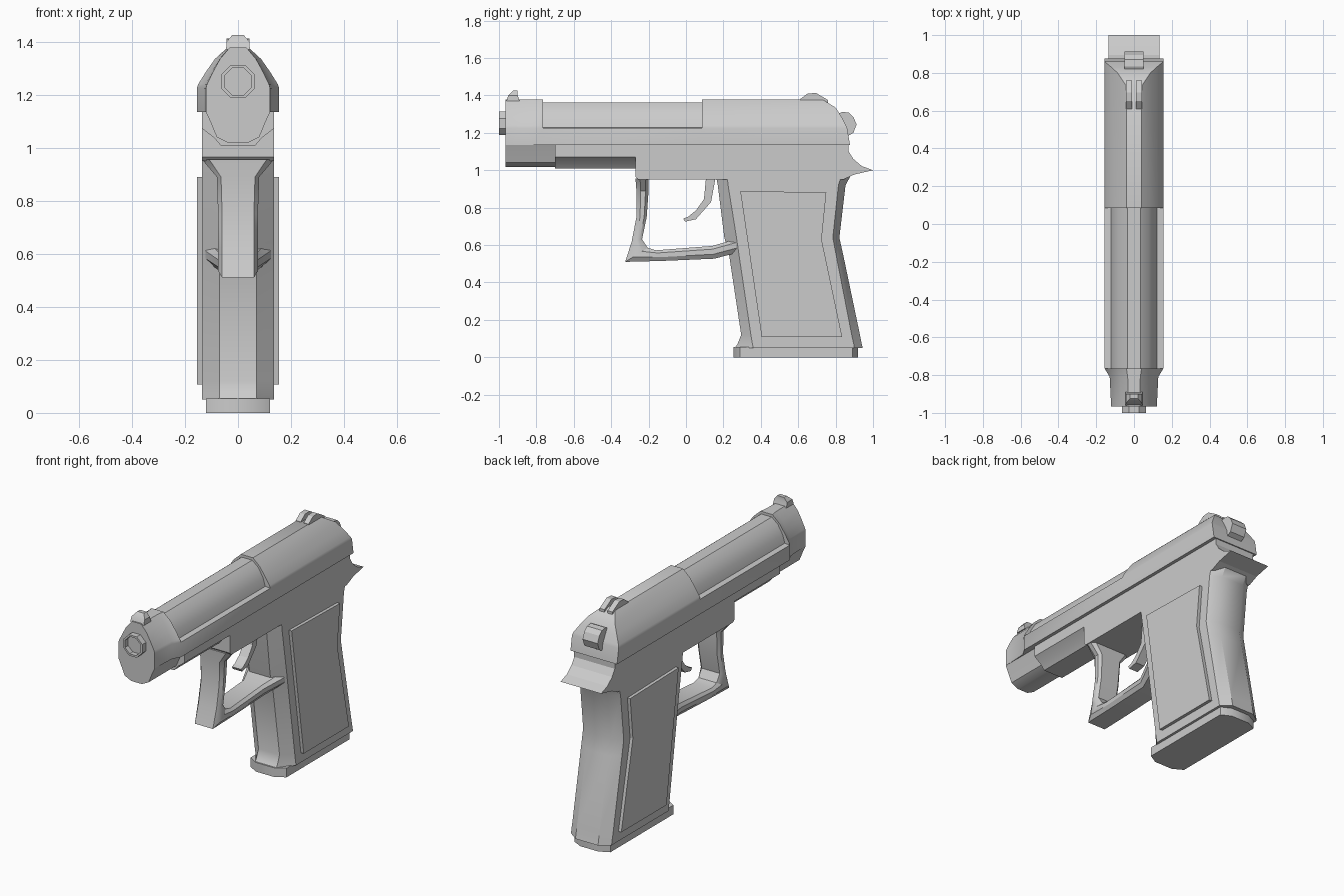
import bpy, bmesh, math


def finish(name, bm, smooth=True):
    bmesh.ops.remove_doubles(bm, verts=bm.verts, dist=0.0005)
    bmesh.ops.recalc_face_normals(bm, faces=bm.faces)
    me = bpy.data.meshes.new(name)
    bm.to_mesh(me)
    bm.free()
    ob = bpy.data.objects.new(name, me)
    bpy.context.collection.objects.link(ob)
    if smooth:
        bpy.ops.object.select_all(action='DESELECT')
        ob.select_set(True)
        bpy.context.view_layer.objects.active = ob
        bpy.ops.object.shade_smooth_by_angle(angle=math.radians(32))
    return ob


def loft(name, halves):
    """Skin half-sections of (x, y, z), mirrored across x = 0."""
    bm = bmesh.new()
    rings = [[bm.verts.new(p) for p in h] +
             [bm.verts.new((-x, y, z)) for x, y, z in reversed(h)] for h in halves]
    n = len(rings[0])
    for a, b in zip(rings, rings[1:]):
        for i in range(n):
            j = (i + 1) % n
            bm.faces.new((a[i], a[j], b[j], b[i]))
    for r in (rings[0], rings[-1]):
        for i in range(n // 2 - 1):
            bm.faces.new((r[i], r[i + 1], r[n - 2 - i], r[n - 1 - i]))
    return finish(name, bm)


def prism(name, profile, x0, x1):
    """Extrude a (y, z) side profile from x0 to x1."""
    bm = bmesh.new()
    a = [bm.verts.new((x0, y, z)) for y, z in profile]
    b = [bm.verts.new((x1, y, z)) for y, z in profile]
    bm.faces.new(a)
    bm.faces.new(b)
    for i in range(len(a)):
        j = (i + 1) % len(a)
        bm.faces.new((a[i], a[j], b[j], b[i]))
    return finish(name, bm, False)


def at(section, y, sx=1.0):
    return [(x * sx, y, z) for x, z in section]


# Slide: tapered nose, inset middle, full rear with a sloping back
full = [(0.155, 1.135), (0.155, 1.225), (0.15, 1.24), (0.122, 1.285), (0.087, 1.335), (0.04, 1.378)]
inset = [(0.155, 1.135), (0.155, 1.225), (0.122, 1.228), (0.108, 1.275), (0.075, 1.33), (0.035, 1.362)]
back_y = [0.877, 0.862, 0.855, 0.832, 0.80, 0.73]
loft("slide", [at(full, -0.965, 0.78), at(full, -0.81, 0.83), at(full, -0.765),
               at(inset, -0.765), at(inset, 0.085), at(full, 0.085),
               [(x, y, z) for (x, z), y in zip(full, back_y)]])

# Rounded nose below the slide and the dust cover behind it
nose = [(0.121, 1.135), (0.105, 1.10), (0.08, 1.04), (0.035, 1.018)]
loft("frame_nose", [at(nose, -0.965), at(nose, -0.69)])
cover = [(0.135, 1.14), (0.135, 1.072), (0.09, 1.038), (0.065, 1.008)]
loft("dust_cover", [at(cover, -0.70), at(cover, -0.26)])

# Frame body with the rear tang
prism("frame", [(-0.27, 1.14), (-0.27, 0.965), (-0.255, 0.95), (0.84, 0.95), (0.90, 0.977),
                (1.0, 1.0), (0.94, 1.022), (0.895, 1.06), (0.87, 1.10), (0.87, 1.14)],
      -0.135, 0.135)

# Grip: horizontal sections z, front, side front, side rear, back
grip = [(0.05, 0.26, 0.36, 0.90, 0.945), (0.07, 0.275, 0.355, 0.897, 0.94),
        (0.12, 0.295, 0.347, 0.886, 0.93), (0.55, 0.23, 0.283, 0.802, 0.84),
        (0.64, 0.205, 0.27, 0.785, 0.82), (0.92, 0.17, 0.225, 0.815, 0.853),
        (0.97, 0.16, 0.22, 0.83, 0.88)]
loft("grip", [[(0.07, f, z), (0.135, sf, z), (0.135, sr, z), (0.075, b, z)]
              for z, f, sf, sr, b in grip])
loft("base_plate", [[(0.06, 0.255, z), (0.12, 0.29, z), (0.12, 0.89, z), (0.06, 0.92, z)]
                    for z in (0, 0.055)])
panel = [(0.29, 0.89), (0.75, 0.88), (0.725, 0.63), (0.835, 0.108), (0.405, 0.108)]
for side, s in (("right", 1), ("left", -1)):
    prism("grip_panel_" + side, panel, s * 0.12, s * 0.154)

# Trigger guard: outer y z, inner y z, half width
guard = [(-0.27, 0.955, -0.20, 0.955, 0.135), (-0.265, 0.89, -0.20, 0.89, 0.08),
         (-0.265, 0.75, -0.21, 0.75, 0.075), (-0.29, 0.62, -0.235, 0.63, 0.075),
         (-0.325, 0.51, -0.205, 0.585, 0.075), (-0.13, 0.515, -0.16, 0.572, 0.075),
         (0.15, 0.527, 0.14, 0.595, 0.075), (0.30, 0.565, 0.285, 0.637, 0.134)]
loft("trigger_guard", [[(w * k, oy + (iy - oy) * t, oz + (iz - oz) * t)
                        for t, k in ((0, 0.8), (0.35, 1), (0.75, 1), (1, 0.8))]
                       for oy, oz, iy, iz, w in guard])
prism("trigger", [(0.107, 0.96), (0.096, 0.845), (0.053, 0.785), (0.01, 0.75), (-0.015, 0.742),
                  (-0.005, 0.725), (0.053, 0.738), (0.134, 0.83), (0.158, 0.96)], -0.03, 0.03)

# Hammer and sights
prism("hammer", [(0.79, 1.29), (0.835, 1.312), (0.87, 1.308), (0.895, 1.285), (0.912, 1.245),
                 (0.895, 1.20), (0.86, 1.18), (0.80, 1.18)], -0.05, 0.05)
loft("front_sight", [[(0.045, -0.96, 1.37), (0.045, -0.89, 1.37)],
                     [(0.043, -0.95, 1.40), (0.043, -0.90, 1.40)],
                     [(0.022, -0.925, 1.425), (0.022, -0.90, 1.425)]])
notch = [(0.61, 1.36), (0.61, 1.38), (0.65, 1.41), (0.695, 1.413), (0.76, 1.375), (0.76, 1.33)]
for side, s in (("right", 1), ("left", -1)):
    prism("rear_sight_" + side, notch, s * 0.01, s * 0.043)

# Octagonal barrel end with a recessed bore
bm = bmesh.new()
rings = [[bm.verts.new((r * math.sin(a), y, 1.25 + r * math.cos(a)))
          for a in (math.pi * (i + 0.5) / 4 for i in range(8))]
         for r, y in ((0.068, -0.90), (0.068, -1.0), (0.056, -1.0), (0.056, -0.97))]
for a, b in zip(rings, rings[1:]):
    for i in range(8):
        j = (i + 1) % 8
        bm.faces.new((a[i], a[j], b[j], b[i]))
bm.faces.new(rings[0])
bm.faces.new(rings[-1])
finish("barrel", bm, False)
